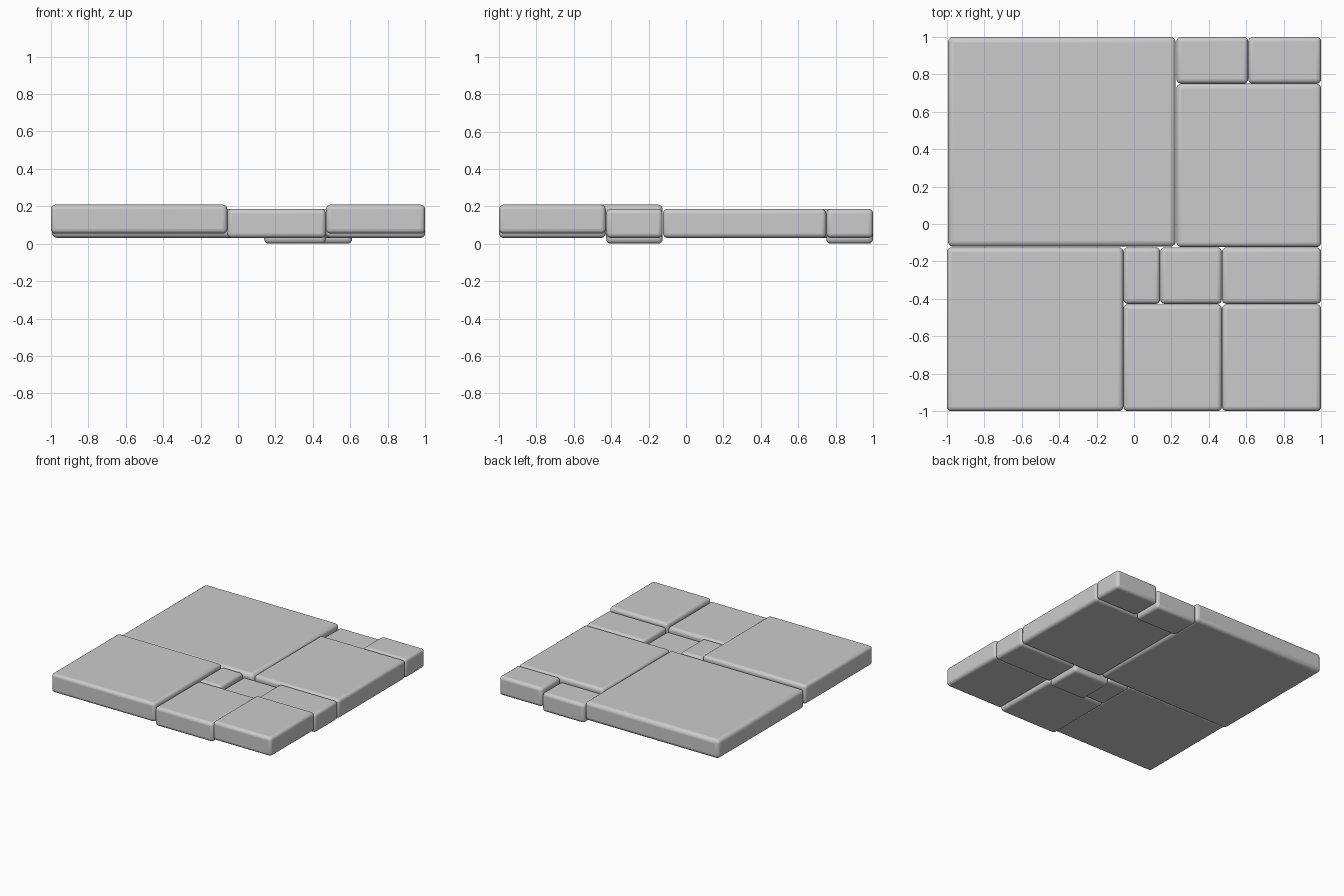
import bpy

if "Cube" in bpy.data.objects:
    bpy.data.objects.remove(bpy.data.objects["Cube"])

THICK = 0.155
LOW, MID, HIGH = 0.0, 0.031, 0.054   # underside heights of the slabs
GAP = 0.002


def slab(name, x0, x1, y0, y1, base, radius=0.025):
    """Rounded rectangular slab spanning the given plan extents."""
    bpy.ops.mesh.primitive_cube_add(
        size=1, location=((x0 + x1) / 2, (y0 + y1) / 2, base + THICK / 2))
    ob = bpy.context.object
    ob.name = name
    ob.scale = (x1 - x0, y1 - y0, THICK)
    bpy.ops.object.transform_apply(location=False, rotation=False, scale=True)
    bev = ob.modifiers.new("rounded_edges", 'BEVEL')
    bev.width = radius
    bev.segments = 4
    bpy.ops.object.shade_smooth_by_angle()
    return ob


# shared joint lines between slabs
XA, XB, XC, XD, XE = 0.225, 0.61, -0.057, 0.14, 0.47
YA, YB, YC = 0.75, -0.123, -0.427

# back half
slab("large_slab", -0.995, XA - GAP, YB + GAP, 1, MID, 0.03)
slab("back_small_slab", XA + GAP, XB, YA, 1, LOW)
slab("corner_small_slab", XB, 1, YA, 1, MID)
slab("right_slab", XA + GAP, 1, YB, YA, MID)

# front half
slab("front_left_slab", -1, XC, -1, YB - GAP, HIGH)
slab("narrow_slab", XC, XD, YC, YB - GAP, MID)
slab("sunken_slab", XD, XE, YC, YB - GAP, LOW)
slab("right_strip_slab", XE, 1, YC, YB - GAP, MID)
slab("front_middle_slab", XC, XE, -1, YC - GAP, MID)
slab("front_right_slab", XE, 1, -1, YC - GAP, HIGH)
